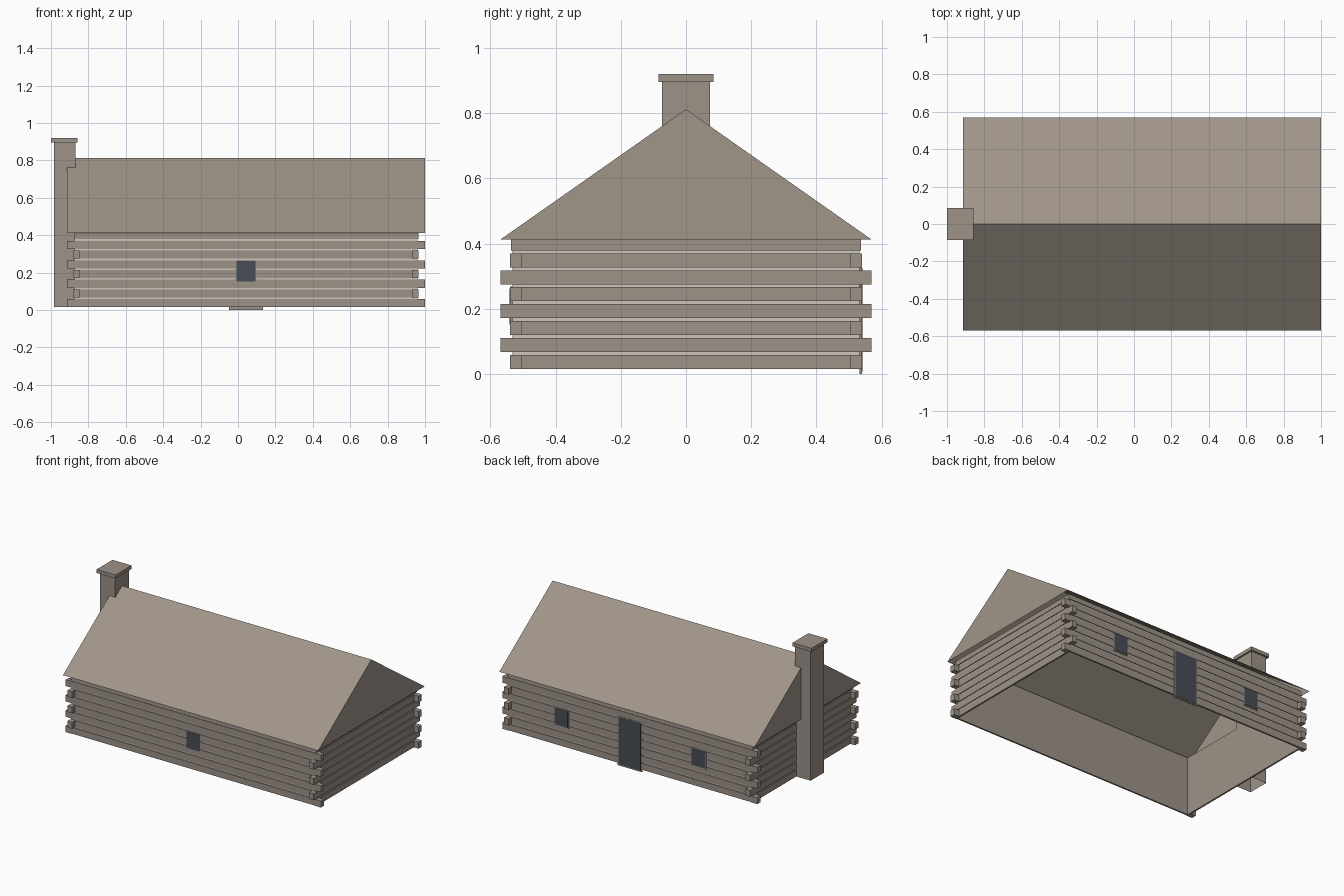
import bpy
import bmesh

if "Cube" in bpy.data.objects:
    bpy.data.objects.remove(bpy.data.objects["Cube"], do_unlink=True)


def material(name, rgb):
    m = bpy.data.materials.new(name)
    m.use_nodes = True
    m.diffuse_color = (*rgb, 1)
    m.node_tree.nodes["Principled BSDF"].inputs["Base Color"].default_value = (*rgb, 1)
    return m


WOOD = material("weathered wood", (0.34, 0.29, 0.25))
ROOF = material("roof shingle", (0.35, 0.30, 0.25))
CHINK = material("pale mortar", (0.62, 0.57, 0.50))
DARK = material("dark pane", (0.065, 0.077, 0.095))

CX = 0.043                   # middle of the house along x
HX, HY = 0.921, 0.537        # half size of the log walls
BASE, EAVE, RIDGE = 0.015, 0.412, 0.812
PITCH, LOG, STUB = 0.052, 0.043, 0.035
LEVELS = 8


def finish(name, bm, mat):
    mesh = bpy.data.meshes.new(name)
    bm.to_mesh(mesh)
    bm.free()
    mesh.materials.append(mat)
    obj = bpy.data.objects.new(name, mesh)
    bpy.context.collection.objects.link(obj)
    return obj


def add_box(bm, x, y, z, skip=()):
    """Box from (low, high) ranges; skip holds 'top' and/or 'bottom' to leave open."""
    verts = bmesh.ops.create_cube(bm, size=1)["verts"]
    faces = {f for v in verts for f in v.link_faces}
    for v in verts:
        v.co = [(lo + hi) / 2 + c * (hi - lo) for c, (lo, hi) in zip(v.co, (x, y, z))]
    for f in faces:
        level = sum(v.co.z for v in f.verts) / 4
        if ("top" in skip and abs(level - z[1]) < 1e-5) or \
           ("bottom" in skip and abs(level - z[0]) < 1e-5):
            bm.faces.remove(f)


def box(name, mat, x, y, z, skip=()):
    bm = bmesh.new()
    add_box(bm, x, y, z, skip)
    return finish(name, bm, mat)


def sheet_ring(name, mat, inset, inward=False):
    """Four upright wall sheets, open above and below."""
    bm = bmesh.new()
    hx, hy = HX - inset, HY - inset
    add_box(bm, (CX - hx, CX + hx), (-hy, hy), (BASE, EAVE), ("top", "bottom"))
    if inward:
        bmesh.ops.reverse_faces(bm, faces=bm.faces[:])
    return finish(name, bm, mat)


# Log courses, with the protruding ends alternating between the two directions
logs, ends = bmesh.new(), bmesh.new()
THICK = 0.011
for k in range(LEVELS):
    z0 = BASE + k * PITCH
    z = (z0, min(z0 + LOG, EAVE))
    for s in (-1, 1):
        ys = sorted((s * HY, s * (HY - THICK)))
        add_box(logs, (CX - HX, CX + HX), ys, z)
        xs = sorted((CX + s * HX, CX + s * (HX - THICK)))
        add_box(logs, xs, (THICK - HY, HY - THICK), z)
    if k == LEVELS - 1:
        continue
    for sx in (-1, 1):
        for sy in (-1, 1):
            if k % 2 == 0:
                near, far = HX - THICK, HX + STUB
                xs = sorted((CX + sx * near, CX + sx * far))
                ys = sorted((sy * (HY + 0.003 - STUB), sy * (HY + 0.003)))
            else:
                near, far = HY - THICK, HY + STUB - 0.002
                xs = sorted((CX + sx * (HX + 0.002 - STUB), CX + sx * (HX + 0.002)))
                ys = sorted((sy * near, sy * far))
            add_box(ends, xs, ys, z)
finish("wall_logs", logs, WOOD)
finish("log_ends", ends, WOOD)
sheet_ring("mortar_strips", CHINK, 0.005)
sheet_ring("inner_walls", WOOD, 0.012, inward=True)

# Gabled roof, open underneath
bm = bmesh.new()
gables = []
for x in (-0.913, 1.0):
    gables.append([bm.verts.new(p) for p in
                   ((x, -0.57, EAVE), (x, 0, RIDGE), (x, 0.57, EAVE))])
a, b = gables
for face in (a, b, (a[0], b[0], b[1], a[1]), (a[1], b[1], b[2], a[2])):
    bm.faces.new(face)
bmesh.ops.recalc_face_normals(bm, faces=bm.faces[:])
finish("roof", bm, ROOF)

# Chimney at the end wall
box("chimney_stack", WOOD, (-0.985, -0.869), (-0.073, 0.073), (BASE, 0.9), ("bottom",))
box("chimney_cap", WOOD, (-1.0, -0.858), (-0.085, 0.085), (0.896, 0.92))


def opening(name, side, x, half, z, rim):
    """Framed dark plate on the front (-1) or back (1) wall."""
    for part, mat, grow, out in (("frame", WOOD, rim, 0.003), ("pane", DARK, 0, 0.005)):
        ys = sorted((side * (HY - 0.004), side * (HY + out)))
        box(name + "_" + part, mat, (x - half - grow, x + half + grow), ys,
            (z[0] - grow, z[1] + grow))


# Door and windows
opening("front_window", -1, CX, 0.05, (0.152, 0.262), 0.006)
for label, s in (("left", 1), ("right", -1)):
    opening("back_window_" + label, 1, CX + s * 0.515, 0.05, (0.152, 0.262), 0.006)
opening("door", 1, CX, 0.083, (0.008, 0.325), 0.008)
